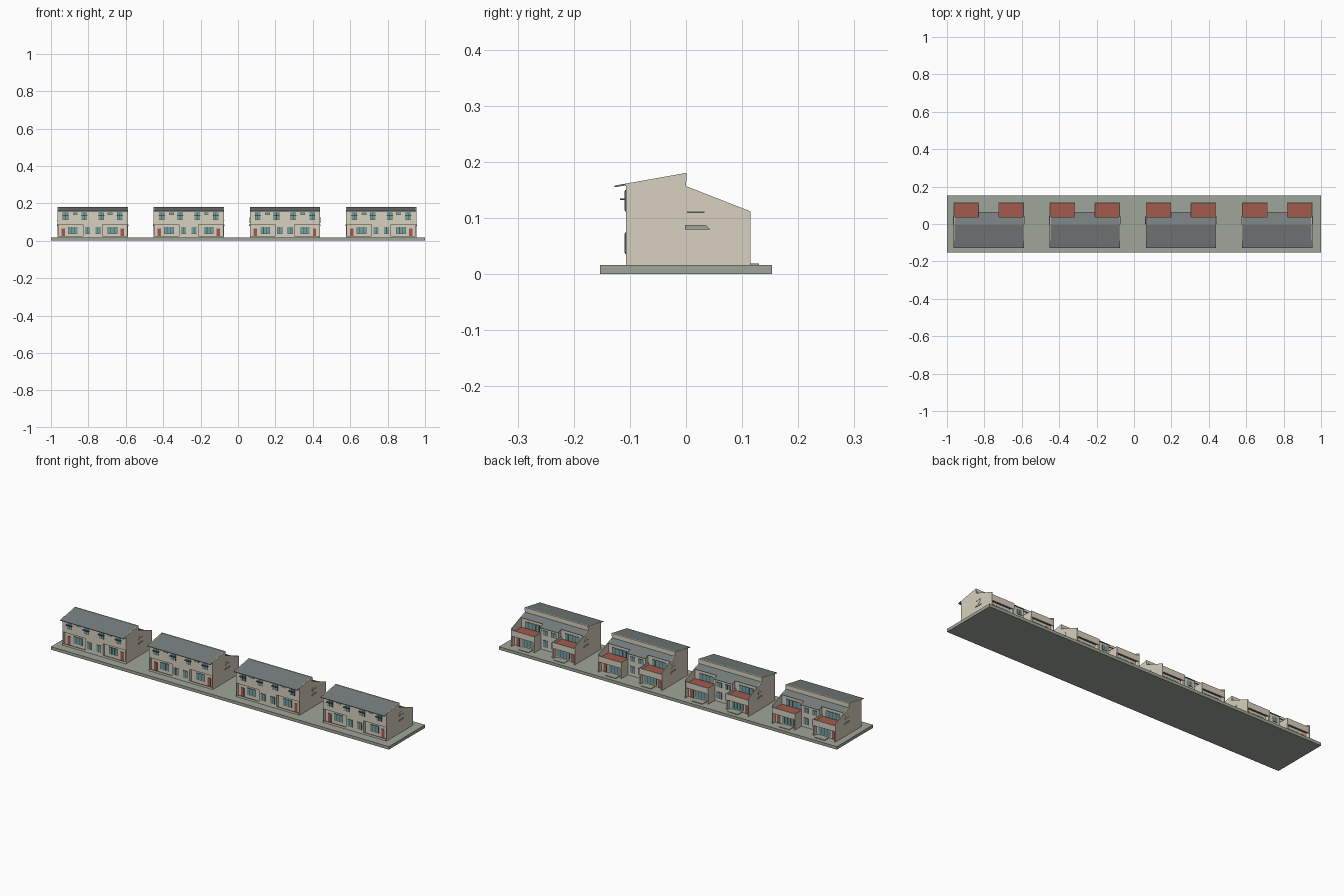
import bpy, bmesh, math

CENTRES = [-0.777, -0.263, 0.251, 0.766]   # middle of each house block
HALF = 0.188                               # half width of a block
GAP = 0.052                                # half width between terraces


def mat(name, r, g, b):
    m = bpy.data.materials.new(name)
    m.diffuse_color = (r, g, b, 1)
    return m


WALL = mat("warm beige wall", 0.69, 0.635, 0.525)
ROOF = mat("slate grey roof", 0.18, 0.20, 0.20)
GROUND = mat("grey green ground", 0.345, 0.38, 0.315)
RED = mat("terracotta", 0.37, 0.105, 0.075)
GLASS = mat("teal glass", 0.17, 0.36, 0.37)
DARK = mat("dark trim", 0.08, 0.09, 0.095)


def prism(bm, x0, x1, profile):
    """Extrude a (y, z) profile from x0 to x1."""
    a = [bm.verts.new((x0, y, z)) for y, z in profile]
    b = [bm.verts.new((x1, y, z)) for y, z in profile]
    n = len(a)
    bm.faces.new(a)
    bm.faces.new(b[::-1])
    for i in range(n):
        bm.faces.new((a[i], b[i], b[(i + 1) % n], a[(i + 1) % n]))


def finish(name, bm, material):
    bmesh.ops.recalc_face_normals(bm, faces=bm.faces[:])
    me = bpy.data.meshes.new(name)
    bm.to_mesh(me)
    bm.free()
    me.materials.append(material)
    ob = bpy.data.objects.new(name, me)
    bpy.context.collection.objects.link(ob)
    return ob


def part(name, material, pieces):
    """Repeat (u0, u1, profile) pieces over all blocks; pieces with u0 >= 0 are mirrored."""
    bm = bmesh.new()
    for c in CENTRES:
        for u0, u1, prof in pieces:
            prism(bm, c + u0, c + u1, prof)
            if u0 >= 0:
                prism(bm, c - u1, c - u0, prof)
    return finish(name, bm, material)


def rect(y0, y1, z0, z1):
    return [(y0, z0), (y1, z0), (y1, z1), (y0, z1)]


# Ground slab
bm = bmesh.new()
prism(bm, -1, 1, rect(-0.153, 0.153, 0, 0.016))
finish("ground_slab", bm, GROUND)

# Main walls
IN = HALF - 0.002
part("house_body", WALL, [
    (-IN, IN, [(-0.092, 0.016), (-0.092, 0.158), (0, 0.176), (0, 0.153),
               (0.035, 0.139), (0.035, 0.016)])])
part("front_upper_wall", WALL, [
    (-IN, IN, [(-0.107, 0.088), (-0.107, 0.158), (-0.092, 0.160), (-0.092, 0.088)])])
part("front_lower_wall", WALL, [
    (-GAP, GAP, rect(-0.107, -0.092, 0.016, 0.088)),
    (GAP, 0.183, rect(-0.107, -0.104, 0.016, 0.026))])
part("rear_centre_wall", WALL, [
    (-GAP, GAP, [(0.035, 0.016), (0.058, 0.016), (0.058, 0.131), (0.035, 0.139)])])
# Gable ends, rising to the roof surface
part("end_wall", WALL, [
    (IN - 0.002, HALF, [(-0.107, 0.016), (0.115, 0.016), (0.115, 0.112), (0, 0.157),
                        (0, 0.1805), (-0.107, 0.1615)])])
part("rear_ground_room", WALL, [
    (GAP, IN, rect(0.035, 0.092, 0.016, 0.078)),
    (GAP, GAP + 0.008, rect(0.092, 0.112, 0.016, 0.075))])

# Terraces with parapets
part("terrace_floor", RED, [(GAP + 0.004, 0.187, rect(0.035, 0.109, 0.078, 0.09))])
part("terrace_parapet", WALL, [
    (GAP, 0.187, rect(0.109, 0.114, 0.07, 0.102)),
    (GAP, GAP + 0.004, rect(0.035, 0.109, 0.07, 0.102))])

# Roofs
part("front_roof", ROOF, [
    (-IN, IN, [(-0.127, 0.155), (-0.127, 0.158), (-0.005, 0.1795), (-0.005, 0.176)]),
    (IN - 0.002, HALF, [(-0.127, 0.155), (-0.127, 0.158), (-0.107, 0.1615), (-0.107, 0.1585)])])
part("ridge_strip", WALL, [(-HALF, HALF, rect(-0.005, 0.001, 0.165, 0.1803))])
part("rear_roof", ROOF, [
    (-IN, IN, [(0.001, 0.153), (0.001, 0.1562), (0.038, 0.1417), (0.038, 0.139)]),
    (-GAP - 0.002, GAP + 0.002,
     [(0.036, 0.1393), (0.036, 0.1425), (0.063, 0.132), (0.063, 0.129)])])

# Windows and doors: (u0, u1, z0, z1, wall y, facing, panes)
WINDOWS = [
    (0.130, 0.160, 0.112, 0.150, -0.107, -1, 2),
    (0.080, 0.106, 0.138, 0.150, -0.107, -1, 1),
    (0.030, 0.060, 0.112, 0.150, -0.107, -1, 2),
    (0.080, 0.132, 0.036, 0.074, -0.092, -1, 3),
    (0.014, 0.042, 0.036, 0.074, -0.107, -1, 2),
    (0.075, 0.160, 0.091, 0.126, 0.035, 1, 4),
    (0.072, 0.143, 0.024, 0.066, 0.092, 1, 4),
    (0.010, 0.040, 0.094, 0.120, 0.058, 1, 2),
    (0.010, 0.040, 0.032, 0.068, 0.058, 1, 2),
]
frames, panes = [], []
for u0, u1, z0, z1, y, d, n in WINDOWS:
    frames.append((u0, u1, rect(y, y + d * 0.0015, z0, z1)))
    w = (u1 - u0) / n
    for i in range(n):
        panes.append((u0 + i * w + 0.0015, u0 + (i + 1) * w - 0.0015,
                      rect(y, y + d * 0.0025, z0 + 0.0015, z1 - 0.0015)))
part("window_frame", DARK, frames)
part("window_pane", GLASS, panes)
part("door", RED, [
    (0.149, 0.167, rect(-0.0945, -0.092, 0.016, 0.066)),
    (0.152, 0.172, rect(0.092, 0.0945, 0.016, 0.066))])

# Ledges over the front windows
part("window_ledge", DARK, [
    (a, b, rect(-0.118, -0.107, 0.132, 0.135)) for a, b in ((0.128, 0.162), (0.028, 0.062))])

# Garden steps and side ledges
part("garden_step", GROUND, [(0.075, 0.135, rect(0.092, 0.130, 0.016, 0.019))])
part("side_ledge", GROUND, [
    (HALF, HALF + 0.003, [(-0.002, 0.088), (0.035, 0.088), (0.043, 0.080), (-0.002, 0.080)])])

# Round panels with a rail on the end walls
N = 32
disc = [(0.017 + 0.0172 * math.cos(2 * math.pi * i / N),
         0.111 + 0.0172 * math.sin(2 * math.pi * i / N)) for i in range(N)]
part("round_panel", WALL, [(HALF - 0.001, HALF + 0.001, disc)])
part("round_panel_rail", DARK, [(HALF, HALF + 0.0015, rect(0.002, 0.033, 0.109, 0.112))])
